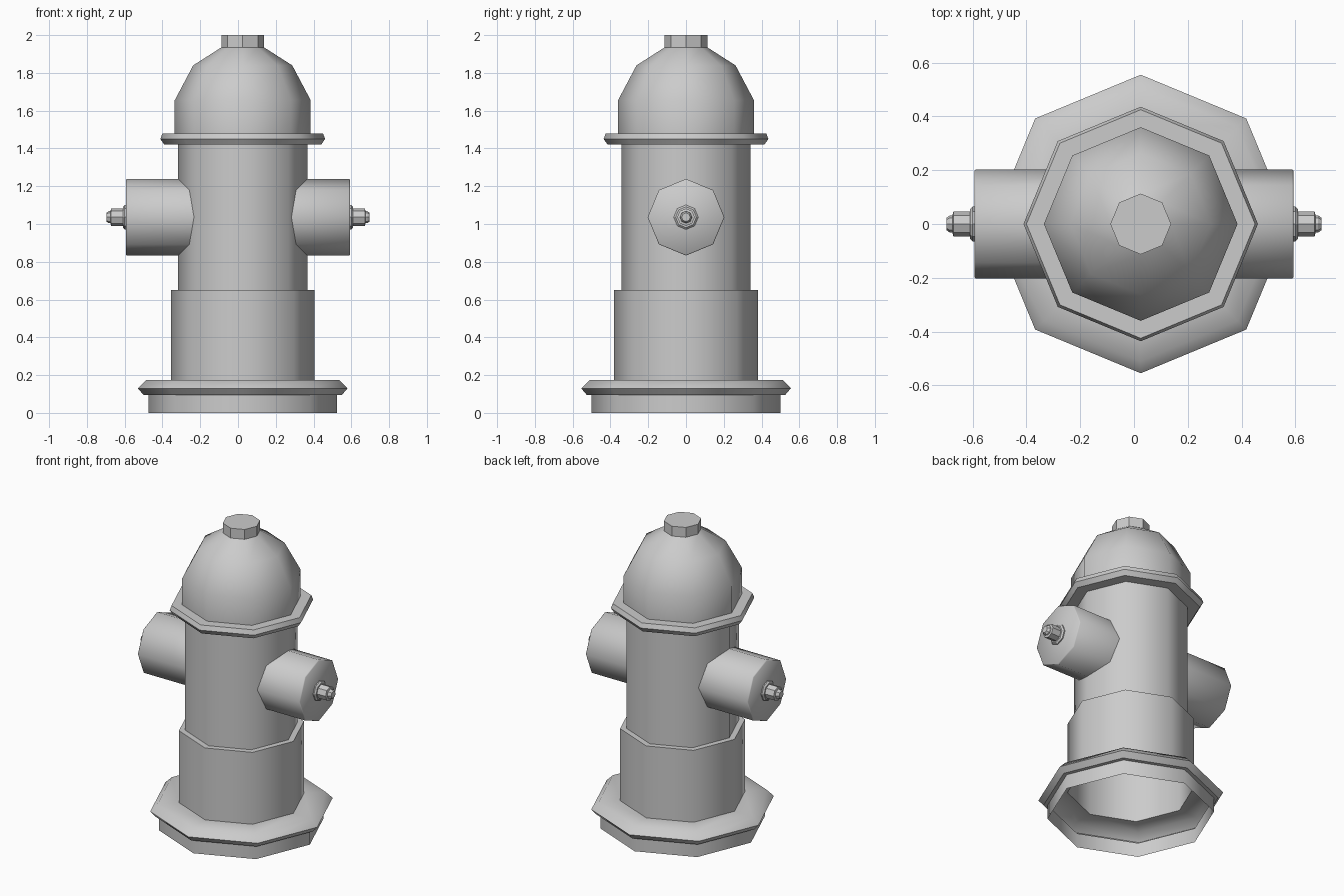
import bpy, bmesh
from math import cos, sin, pi, radians
from mathutils import Matrix, Vector

if "Cube" in bpy.data.objects:
    bpy.data.objects.remove(bpy.data.objects["Cube"])

SIDES = 8
CX = 0.025  # the barrel axis sits slightly off centre


def lathe(name, profile, matrix, cap_end=False, smooth=True):
    """Revolve (radius, height) points into an eight-sided surface."""
    bm = bmesh.new()
    rings = [[bm.verts.new((r * cos(2 * pi * i / SIDES), r * sin(2 * pi * i / SIDES), h))
              for i in range(SIDES)] for r, h in profile]
    for a, b in zip(rings, rings[1:]):
        for i in range(SIDES):
            j = (i + 1) % SIDES
            bm.faces.new((a[i], a[j], b[j], b[i]))
    if cap_end:
        bm.faces.new(rings[-1])
    bm.transform(matrix)
    me = bpy.data.meshes.new(name)
    bm.to_mesh(me)
    bm.free()
    if smooth:
        me.shade_smooth()
        me.set_sharp_from_angle(angle=radians(50))
    ob = bpy.data.objects.new(name, me)
    bpy.context.collection.objects.link(ob)
    return ob


upright = Matrix.Translation((CX, 0, 0))

# Base with its rolled flange, open underneath
lathe("base_flange", [(0.50, 0), (0.50, 0.095), (0.525, 0.095), (0.555, 0.13),
                      (0.51, 0.175), (0.38, 0.175)], upright)

# Lower sleeve and main barrel
lathe("barrel", [(0.38, 0.175), (0.38, 0.65), (0.342, 0.65), (0.342, 1.42)], upright)

# Collar and domed bonnet
lathe("collar", [(0.342, 1.42), (0.415, 1.42), (0.436, 1.45), (0.425, 1.48),
                 (0.36, 1.48)], upright)
lathe("bonnet", [(0.36, 1.48), (0.36, 1.655), (0.262, 1.84), (0.113, 1.935)], upright)

# Top nut
lathe("top_nut", [(0.113, 1.93), (0.113, 2.0)], upright, cap_end=True, smooth=False)

# Side outlets, each with a washer and bolt
for side, label in ((-1, "left"), (1, "right")):
    outward = Matrix.Translation((0, 0, 1.036)) @ \
        Vector((0, 0, 1)).rotation_difference(Vector((side, 0, 0))).to_matrix().to_4x4()
    lathe(f"{label}_outlet", [(0.203, 0.225), (0.203, 0.588), (0.198, 0.593)],
          outward, cap_end=True)
    lathe(f"{label}_bolt", [(0.065, 0.59), (0.065, 0.60), (0.055, 0.609), (0.046, 0.609),
                            (0.046, 0.672), (0.032, 0.675), (0.032, 0.685), (0.023, 0.697)],
          outward, cap_end=True, smooth=False)
